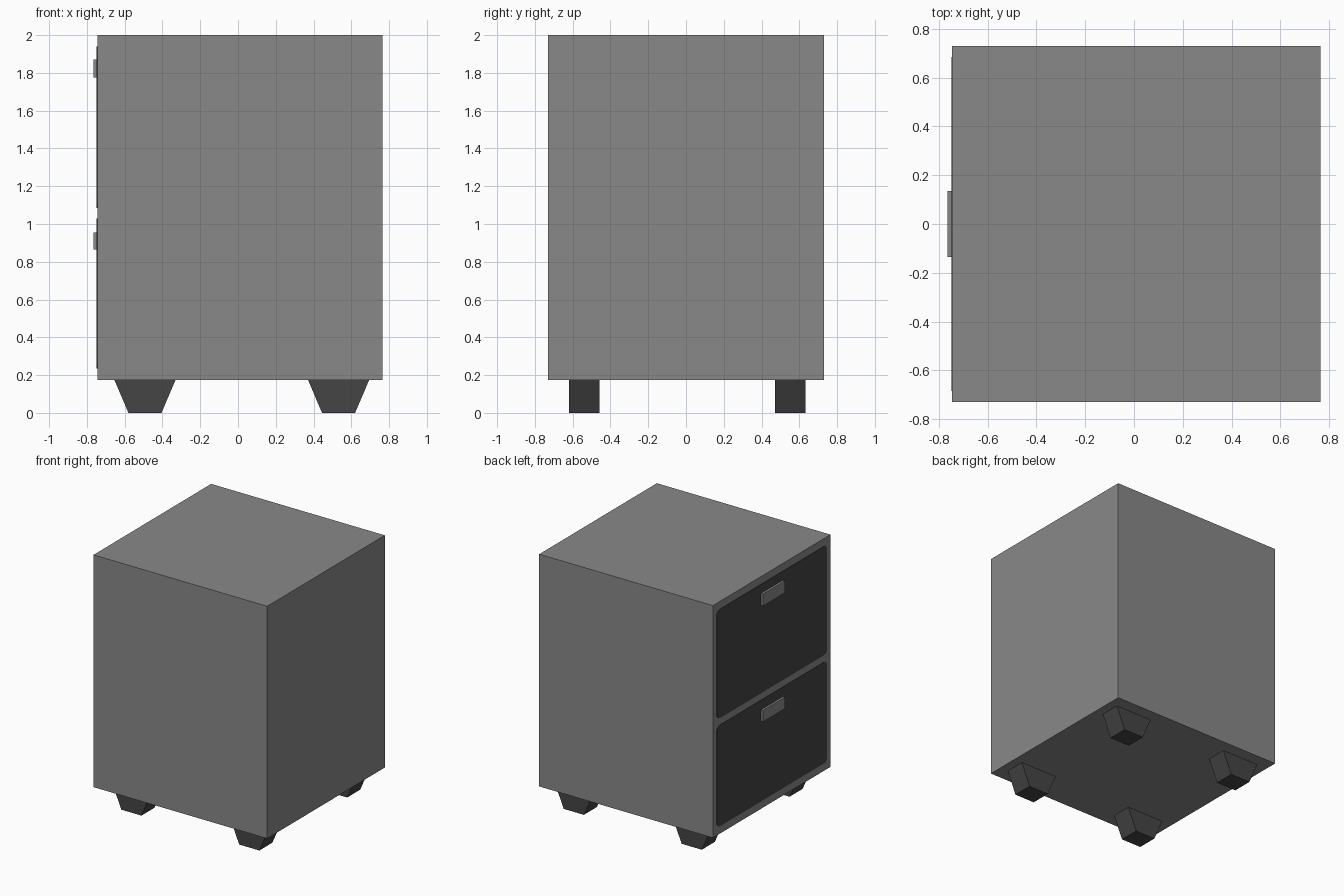
import bpy, bmesh, math

if "Cube" in bpy.data.objects:
    bpy.data.objects.remove(bpy.data.objects["Cube"])


def material(name, v):
    m = bpy.data.materials.new(name)
    m.diffuse_color = (v, v, v, 1)
    m.use_nodes = True
    m.node_tree.nodes["Principled BSDF"].inputs["Base Color"].default_value = m.diffuse_color
    return m


GREY = material("grey metal", 0.25)
DARK = material("dark charcoal", 0.06)


def prism(name, pts, direction, mat):
    """Extrude a flat polygon of 3D points along a direction vector."""
    bm = bmesh.new()
    face = bm.faces.new([bm.verts.new(p) for p in pts])
    ext = bmesh.ops.extrude_face_region(bm, geom=[face])
    moved = [e for e in ext["geom"] if isinstance(e, bmesh.types.BMVert)]
    bmesh.ops.translate(bm, verts=moved, vec=direction)
    if not any(len(f.verts) == len(pts) and face in bm.faces for f in bm.faces):
        bm.faces.new(bm.verts[:len(pts)])
    bmesh.ops.recalc_face_normals(bm, faces=bm.faces)
    me = bpy.data.meshes.new(name)
    bm.to_mesh(me)
    bm.free()
    me.materials.append(mat)
    ob = bpy.data.objects.new(name, me)
    bpy.context.collection.objects.link(ob)
    return ob


def box(name, x0, x1, y0, y1, z0, z1, mat):
    pts = [(x0, y0, z0), (x0, y1, z0), (x0, y1, z1), (x0, y0, z1)]
    return prism(name, pts, (x1 - x0, 0, 0), mat)


def rounded_yz(x, y0, y1, z0, z1, r, n=5):
    """Rounded rectangle outline in the plane of the drawer fronts."""
    corners = [(y1 - r, z1 - r), (y0 + r, z1 - r), (y0 + r, z0 + r), (y1 - r, z0 + r)]
    pts = []
    for k, (cy, cz) in enumerate(corners):
        for i in range(n):
            a = math.pi / 2 * (k + i / (n - 1))
            pts.append((x, cy + r * math.cos(a), cz + r * math.sin(a)))
    return pts


# Cabinet body
box("cabinet_body", -0.745, 0.765, -0.73, 0.73, 0.175, 2.0, GREY)

# Drawer fronts and their pull handles, on the -x side
for name, z0, z1, h0, h1 in (("upper", 1.085, 1.94, 1.775, 1.87),
                             ("lower", 0.235, 1.03, 0.865, 0.955)):
    prism(name + "_drawer_front", rounded_yz(-0.748, -0.685, 0.685, z0, z1, 0.04),
          (0.004, 0, 0), DARK)
    box(name + "_handle", -0.765, -0.744, -0.135, 0.135, h0, h1, GREY)

# Four tapered feet
for side, x in (("drawer_side", -0.4925), ("rear_side", 0.5325)):
    for end, y in (("front", -0.62), ("back", 0.47)):
        pts = [(x - 0.0875, y, 0), (x + 0.0875, y, 0),
               (x + 0.1625, y, 0.176), (x - 0.1625, y, 0.176)]
        prism(f"{end}_{side}_foot", pts, (0, 0.162, 0), DARK)
